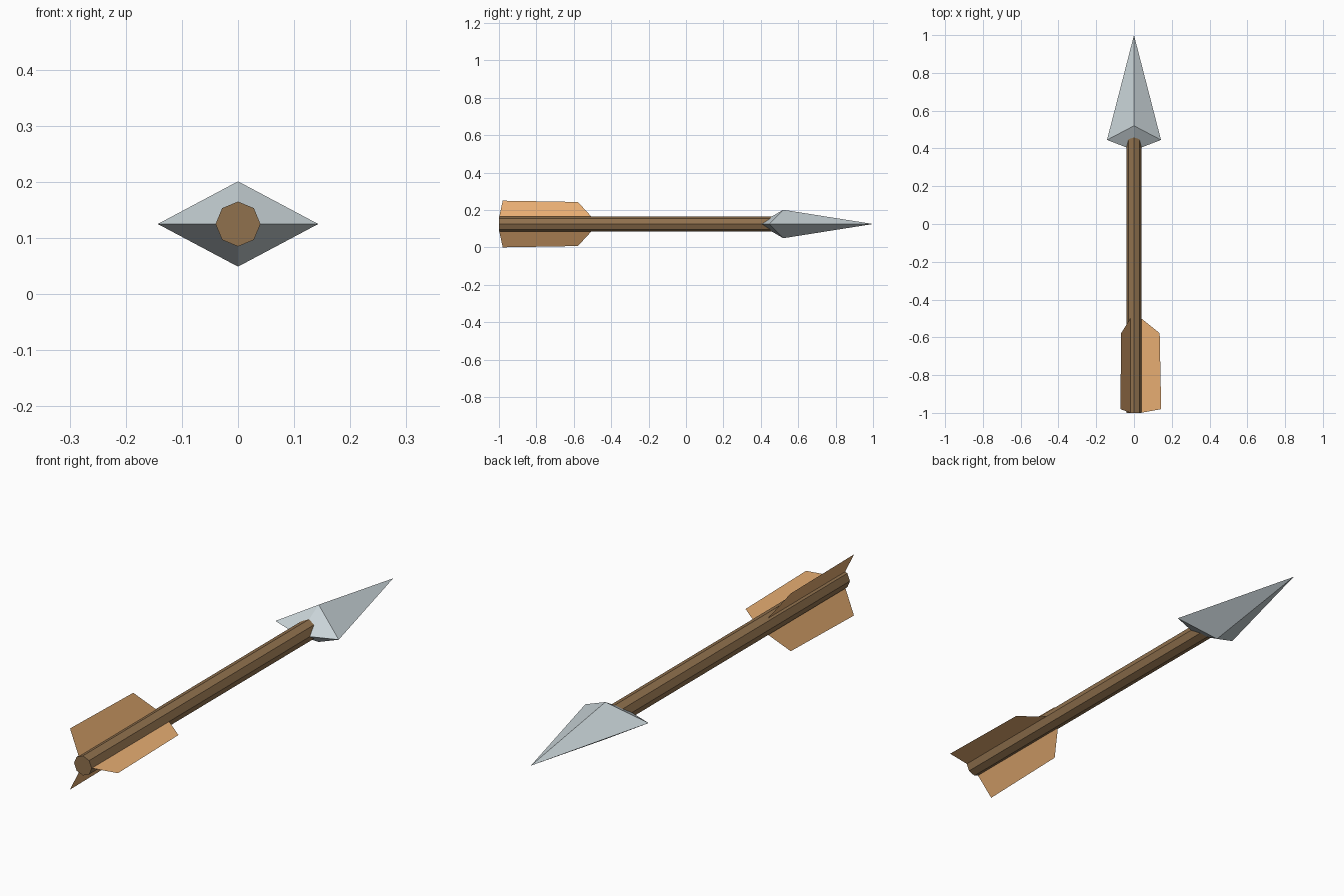
import bpy
from math import cos, sin, pi

if "Cube" in bpy.data.objects:
    bpy.data.objects.remove(bpy.data.objects["Cube"])

CZ = 0.125  # height of the arrow axis


def material(name, rgb):
    m = bpy.data.materials.new(name)
    m.diffuse_color = (*rgb, 1)
    m.use_nodes = True
    m.node_tree.nodes["Principled BSDF"].inputs["Base Color"].default_value = m.diffuse_color
    return m


def mesh_object(name, verts, faces, mat):
    me = bpy.data.meshes.new(name)
    me.from_pydata(verts, [], faces)
    me.materials.append(mat)
    ob = bpy.data.objects.new(name, me)
    bpy.context.collection.objects.link(ob)
    return ob


wood = material("wood", (0.28, 0.165, 0.075))
feather = material("feather", (0.80, 0.42, 0.17))
steel = material("steel", (0.58, 0.65, 0.68))

# Shaft: eight-sided rod along y, its front end buried in the head
y0, y1 = -1.0, 0.46
bpy.ops.mesh.primitive_cylinder_add(vertices=8, radius=0.04, depth=y1 - y0,
                                    location=(0, (y0 + y1) / 2, CZ),
                                    rotation=(pi / 2, 0, 0))
shaft = bpy.context.object
shaft.name = "shaft"
shaft.data.materials.append(wood)

# Arrowhead: tip and back point joined by a diamond ring
ring = [(0.143, 0.445, CZ), (0, 0.52, CZ + 0.076),
        (-0.143, 0.445, CZ), (0, 0.52, CZ - 0.076)]
verts = [(0, 1.0, CZ), (0, 0.39, CZ)] + ring
faces = []
for i in range(4):
    a, b = 2 + i, 2 + (i + 1) % 4
    faces += [(0, a, b), (1, b, a)]
mesh_object("arrowhead", verts, [f[::-1] for f in faces], steel)

# Fletching: three flat vanes, 120 degrees apart, as (radius, y) outlines
outline = [(0.036, -1.0), (0.144, -0.98), (0.136, -0.578), (0.036, -0.498)]
for k in range(3):
    a = k * 2 * pi / 3
    mesh_object(f"vane_{k + 1}",
                [(r * cos(a), y, CZ + r * sin(a)) for r, y in outline],
                [(0, 1, 2, 3)], feather)
